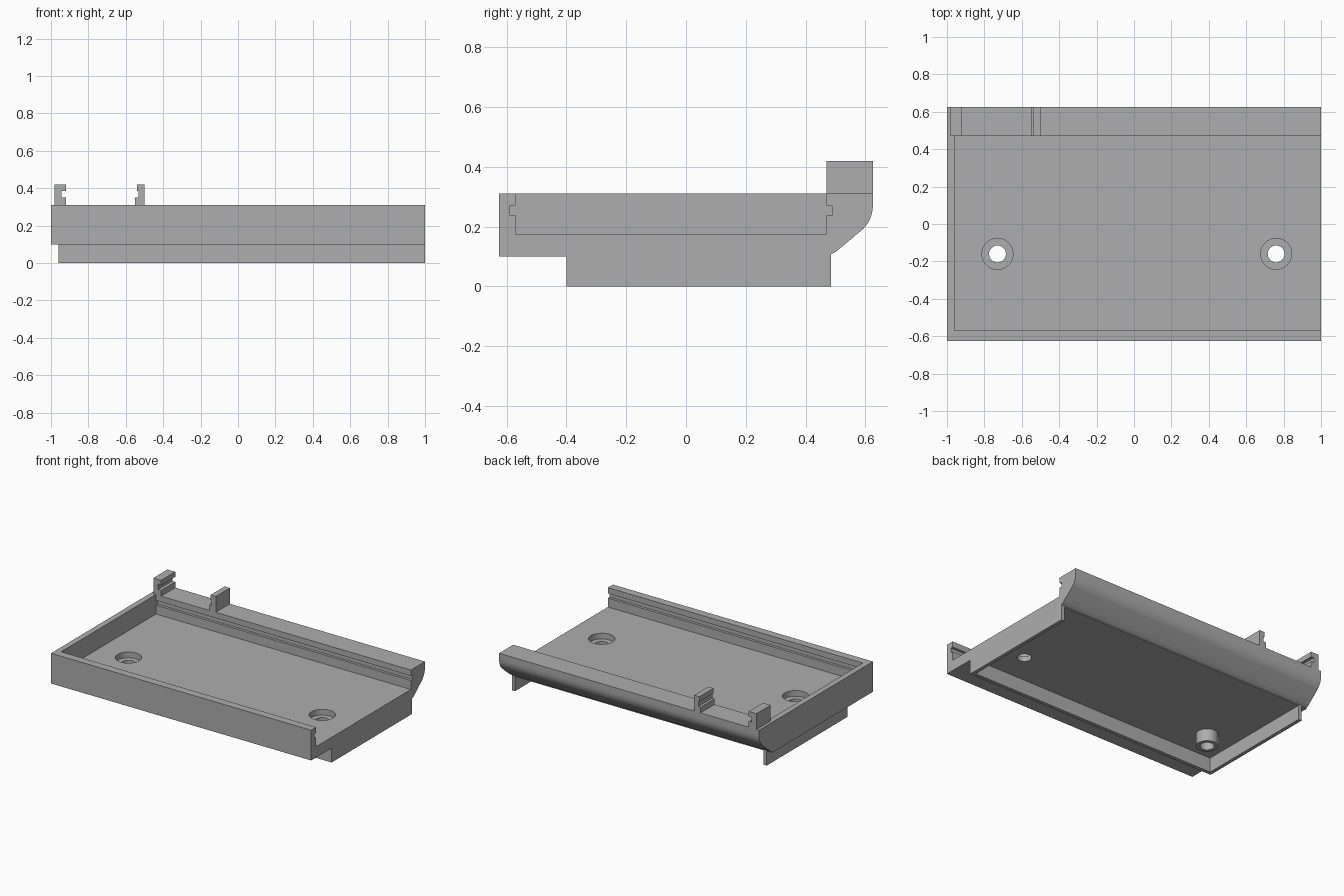
import bpy
import bmesh
import math

cube = bpy.data.objects.get("Cube")
if cube:
    bpy.data.objects.remove(cube, do_unlink=True)

grey = bpy.data.materials.new("plain grey")
grey.use_nodes = True
GREY = (0.42, 0.42, 0.42, 1)
grey.diffuse_color = GREY
grey.node_tree.nodes["Principled BSDF"].inputs["Base Color"].default_value = GREY


def finish(name, bm):
    bmesh.ops.recalc_face_normals(bm, faces=bm.faces[:])
    mesh = bpy.data.meshes.new(name)
    bm.to_mesh(mesh)
    bm.free()
    mesh.materials.append(grey)
    obj = bpy.data.objects.new(name, mesh)
    bpy.context.collection.objects.link(obj)
    return obj


def extrude(name, points, shift):
    """Sweep a closed outline along a vector."""
    bm = bmesh.new()
    face = bm.faces.new([bm.verts.new(p) for p in points])
    out = bmesh.ops.extrude_face_region(bm, geom=[face])
    moved = [v for v in out["geom"] if isinstance(v, bmesh.types.BMVert)]
    bmesh.ops.translate(bm, verts=moved, vec=shift)
    return finish(name, bm)


def along_x(name, yz, x0, x1):
    return extrude(name, [(x0, y, z) for y, z in yz], (x1 - x0, 0, 0))


def along_y(name, xz, y0, y1):
    return extrude(name, [(x, y0, z) for x, z in xz], (0, y1 - y0, 0))


def box(name, x0, x1, y0, y1, z0, z1):
    return along_x(name, [(y0, z0), (y1, z0), (y1, z1), (y0, z1)], x0, x1)


def cylinder(name, x, y, radius, z0, z1):
    ring = [(x + radius * math.cos(i * math.tau / 48),
             y + radius * math.sin(i * math.tau / 48), z0) for i in range(48)]
    return extrude(name, ring, (0, 0, z1 - z0))


def cut(obj, cutter, operation="DIFFERENCE"):
    mod = obj.modifiers.new("cut", "BOOLEAN")
    mod.operation = operation
    mod.solver = "EXACT"
    mod.object = cutter
    bpy.context.view_layer.update()
    graph = bpy.context.evaluated_depsgraph_get()
    mesh = bpy.data.meshes.new_from_object(obj.evaluated_get(graph))
    obj.modifiers.clear()
    obj.data = mesh
    bpy.data.objects.remove(cutter, do_unlink=True)


FRONT, BACK, TOP, FLOOR, UNDER = -0.625, 0.625, 0.31, 0.175, 0.1
SKIRT_FRONT, SKIRT_BACK = -0.4, 0.485

# Tray body with a rounded, sloping back
curve = [(BACK - 0.11 * (1 - math.cos(a)), 0.27 - 0.11 * math.sin(a))
         for a in (math.radians(7.5 * i) for i in range(7))]
outline = [(FRONT, UNDER), (FRONT, TOP), (BACK, TOP)] + curve
outline += [(0.515, 0.127), (0.502, 0.116), (SKIRT_BACK, 0.107), (SKIRT_BACK, UNDER)]
tray = along_x("tray", outline, -1, 1)

# Cavity open at one end, with a slide groove in each long wall
cavity = [(-0.57, FLOOR), (0.47, FLOOR), (0.47, 0.237), (0.488, 0.237),
          (0.488, 0.27), (0.47, 0.27), (0.47, 0.4), (-0.57, 0.4),
          (-0.57, 0.27), (-0.588, 0.27), (-0.588, 0.237), (-0.57, 0.237)]
cut(tray, along_x("cavity_cutter", cavity, -0.96, 1.1))

# Screw boss under the closed end
HOLE_Y = -0.16
cut(tray, cylinder("boss", -0.73, HOLE_Y, 0.07, 0.015, 0.12), "UNION")

# Counterbored screw holes
for x in (-0.73, 0.76):
    cut(tray, cylinder("hole_cutter", x, HOLE_Y, 0.045, -0.1, 0.3))
    cut(tray, cylinder("recess_cutter", x, HOLE_Y, 0.083, 0.135, 0.3))

# Skirt below the floor, open at the back
T = 0.025
plan = [(-0.96, SKIRT_BACK), (-0.96, SKIRT_FRONT), (1, SKIRT_FRONT), (1, SKIRT_BACK),
        (1 - T, SKIRT_BACK), (1 - T, SKIRT_FRONT + T),
        (T - 0.96, SKIRT_FRONT + T), (T - 0.96, SKIRT_BACK)]
skirt = extrude("skirt", [(x, y, 0) for x, y in plan], (0, 0, UNDER))

# Two grooved clips on the back wall
RAIL = 0.47
clip_right = [(-0.98, TOP), (-0.92, TOP), (-0.92, 0.35), (-0.943, 0.35),
              (-0.943, 0.385), (-0.92, 0.385), (-0.92, 0.42), (-0.98, 0.42)]
clip_left = [(-0.5, TOP), (-0.5, 0.42), (-0.54, 0.42), (-0.54, 0.385),
             (-0.532, 0.385), (-0.532, 0.35), (-0.55, 0.35), (-0.55, TOP)]
along_y("clip_right", clip_right, RAIL, BACK)
along_y("clip_left", clip_left, RAIL, BACK)

# Smooth the curved back and the round holes, keeping corners sharp
bpy.ops.object.select_all(action="DESELECT")
tray.select_set(True)
bpy.context.view_layer.objects.active = tray
bpy.ops.object.shade_smooth_by_angle(angle=math.radians(30))
